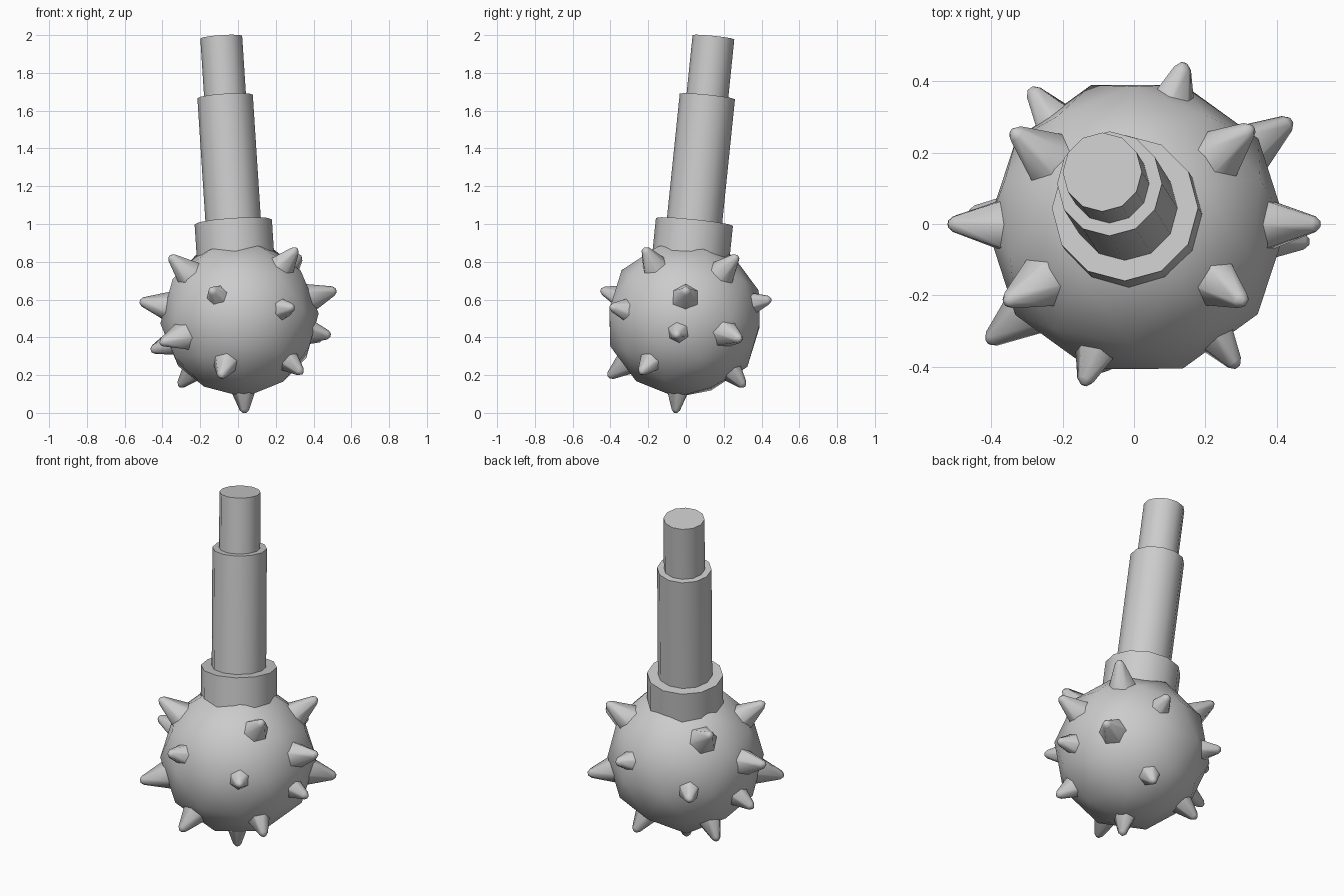
import bpy, bmesh, math
from mathutils import Vector, Matrix

if "Cube" in bpy.data.objects:
    bpy.data.objects.remove(bpy.data.objects["Cube"], do_unlink=True)

grey = bpy.data.materials.new("plain_grey")
grey.use_nodes = True
grey.diffuse_color = (0.6, 0.6, 0.6, 1)
grey.node_tree.nodes["Principled BSDF"].inputs["Base Color"].default_value = (0.6, 0.6, 0.6, 1)

CENTRE = Vector((0.008, -0.008, 0.5))
RADIUS = 0.42
AXIS = Vector((-0.065, 0.103, 1)).normalized()
Z = Vector((0, 0, 1))


def aim(origin, direction):
    """Matrix that stands local z along a direction."""
    return Matrix.Translation(origin) @ Z.rotation_difference(direction).to_matrix().to_4x4()


def finish(name, bm, matrix, angle):
    mesh = bpy.data.meshes.new(name)
    bmesh.ops.recalc_face_normals(bm, faces=bm.faces)
    bm.to_mesh(mesh)
    bm.free()
    mesh.materials.append(grey)
    obj = bpy.data.objects.new(name, mesh)
    obj.matrix_world = matrix
    bpy.context.collection.objects.link(obj)
    bpy.ops.object.select_all(action='DESELECT')
    obj.select_set(True)
    bpy.context.view_layer.objects.active = obj
    bpy.ops.object.shade_smooth_by_angle(angle=math.radians(angle))
    return obj


def turned(name, profile, sides, matrix, angle):
    """Closed solid from (radius, height) rings."""
    bm = bmesh.new()
    rings = []
    for r, h in profile:
        turns = [2 * math.pi * i / sides for i in range(sides)]
        rings.append([bm.verts.new((r * math.cos(t), r * math.sin(t), h)) for t in turns])
    for low, high in zip(rings, rings[1:]):
        for i in range(sides):
            j = (i + 1) % sides
            bm.faces.new((low[i], low[j], high[j], high[i]))
    bm.faces.new(rings[0][::-1])
    bm.faces.new(rings[-1])
    return finish(name, bm, matrix, angle)


# Round head
ball = bmesh.new()
bmesh.ops.create_icosphere(ball, subdivisions=2, radius=RADIUS)
finish("ball_head", ball, aim(CENTRE, AXIS) @ Matrix.Rotation(math.pi / 2, 4, 'Z'), 40)

# Collar and stepped handle along the tilted axis
for name, radius, bottom, top in (("collar", 0.205, 0.3, 0.515),
                                  ("lower_handle", 0.147, 0.4, 1.184),
                                  ("upper_handle", 0.111, 1.1, 1.5)):
    turned(name, [(radius, bottom), (radius, top)], 12, aim(CENTRE, AXIS), 35)

# Spikes, each given by the place of its tip
tips = [
    (0.52, 0.0, 0.65), (0.49, -0.05, 0.41), (0.44, 0.29, 0.39),
    (0.33, 0.27, 0.83), (0.31, -0.22, 0.87), (-0.36, -0.22, 0.83),
    (-0.34, 0.26, 0.82), (-0.52, 0.0, 0.59), (0.14, 0.45, 0.6),
    (-0.29, 0.38, 0.46), (-0.41, -0.33, 0.37), (-0.46, 0.03, 0.33),
    (-0.14, -0.45, 0.65), (0.29, -0.40, 0.56), (0.34, -0.24, 0.21),
    (-0.31, 0.15, 0.14), (0.12, 0.31, 0.14), (-0.09, -0.41, 0.19),
    (0.035, -0.055, 0.0),
]
for i, tip in enumerate(tips):
    out = (Vector(tip) - CENTRE).normalized()
    turned(f"spike_{i + 1}", [(0.09, -0.18), (0.025, -0.015), (0.01, 0)], 6,
           aim(Vector(tip), out), 65)
